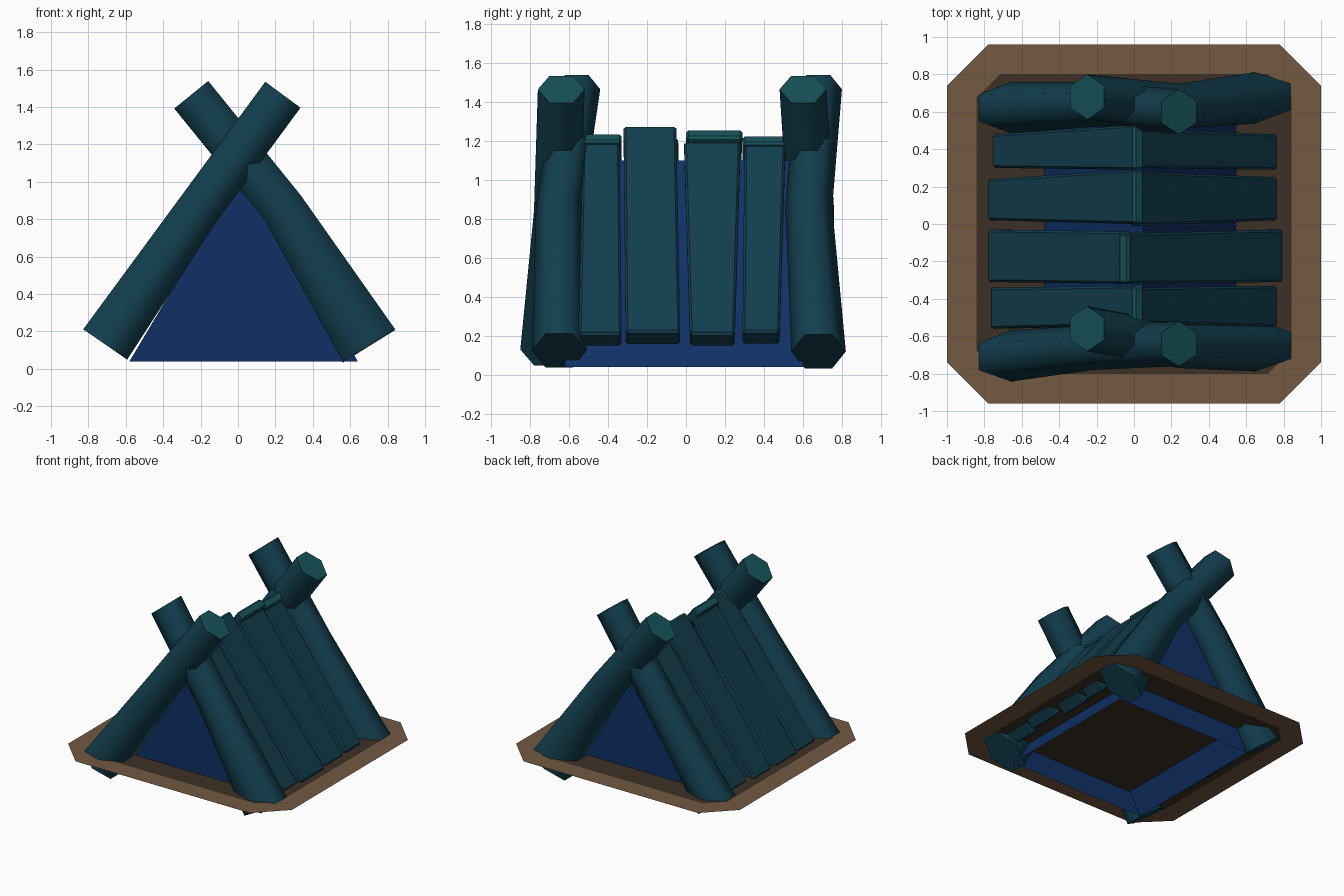
import bpy, bmesh
from math import cos, sin, pi
from mathutils import Vector

if "Cube" in bpy.data.objects:
    bpy.data.objects.remove(bpy.data.objects["Cube"])


def material(name, rgb):
    m = bpy.data.materials.new(name)
    m.diffuse_color = (*rgb, 1)
    m.use_nodes = True
    m.node_tree.nodes["Principled BSDF"].inputs["Base Color"].default_value = m.diffuse_color
    return m


BARK = material("dark_teal_wood", (0.006, 0.048, 0.075))
CUT = material("cut_wood", (0.008, 0.085, 0.10))
BLUE = material("blue_cloth", (0.005, 0.03, 0.13))
EARTH = [material("earth_light", (0.28, 0.17, 0.09)),
         material("earth_mid", (0.17, 0.10, 0.055)),
         material("earth_dark", (0.045, 0.03, 0.018))]


def finish(bm, name, mats):
    bmesh.ops.recalc_face_normals(bm, faces=bm.faces)
    me = bpy.data.meshes.new(name)
    bm.to_mesh(me)
    bm.free()
    for m in mats:
        me.materials.append(m)
    ob = bpy.data.objects.new(name, me)
    bpy.context.collection.objects.link(ob)
    return ob


def log(name, pts, radii):
    """Six-sided bent log; radii are (along y, across the log) per point."""
    bm = bmesh.new()
    pts = [Vector(p) for p in pts]
    rings = []
    for i, (p, (ry, rx)) in enumerate(zip(pts, radii)):
        d = pts[min(i + 1, len(pts) - 1)] - pts[max(i - 1, 0)]
        d.y = 0
        side = d.normalized().cross(Vector((0, 1, 0)))
        rings.append([bm.verts.new(p + Vector((0, ry * cos(k * pi / 3), 0))
                                   + side * rx * sin(k * pi / 3)) for k in range(6)])
    for a, b in zip(rings, rings[1:]):
        for k in range(6):
            f = bm.faces.new((a[k], a[(k + 1) % 6], b[(k + 1) % 6], b[k]))
            f.smooth = True
    caps = [bm.faces.new(rings[0]), bm.faces.new(rings[-1])]
    caps[1].material_index = 1
    # growth rings on the sawn ends
    for t in (0.025, 0.035):
        bmesh.ops.inset_individual(bm, faces=caps, thickness=t)
    return finish(bm, name, [BARK, CUT])


def plank(name, top, bottom, ytop, ybot, side):
    """Leaning board given by its outer line in x-z and its y range at each end."""
    bm = bmesh.new()
    a, b = Vector((top[0], 0, top[1])), Vector((bottom[0], 0, bottom[1]))
    d = (b - a).normalized()
    inward = Vector((d.z * side, 0, -abs(d.x)))
    rings = []
    for p, ys, t in ((a, ytop, 0.07), (b, ybot, 0.11)):
        rings.append([bm.verts.new(p + inward * s * t + Vector((0, y, 0)))
                      for s, y in ((0, ys[0]), (0, ys[1]), (1, ys[1]), (1, ys[0]))])
    for k in range(4):
        j = (k + 1) % 4
        bm.faces.new((rings[0][k], rings[0][j], rings[1][j], rings[1][k]))
    bm.faces.new(rings[0]).material_index = 1
    bm.faces.new(rings[1])
    ob = finish(bm, name, [BARK, CUT])
    bev = ob.modifiers.new("worn_edges", 'BEVEL')
    bev.width = 0.012
    bev.segments = 1
    return ob


# Crossed corner logs
thin = [(0.12, 0.135), (0.12, 0.135)]
left_r, right_r = [(0.14, 0.165)] + thin, [(0.14, 0.19)] + thin
log("front_log_left", [(-.71, -.71, .13), (-.22, -.66, .84), (.24, -.64, 1.465)], left_r)
log("front_log_right", [(.70, -.65, .125), (.24, -.65, .86), (-.25, -.56, 1.465)], right_r)
log("back_log_left", [(-.71, .62, .13), (-.22, .64, .84), (.24, .60, 1.465)], left_r)
log("back_log_right", [(.70, .68, .12), (.24, .63, .86), (-.25, .68, 1.465)], right_r)

# Roof planks: top point, bottom point, y range at top, y range at bottom
right = [((.03, 1.20), (.77, .21), (-.53, -.34), (-.55, -.33)),
         ((-.03, 1.28), (.80, .22), (-.32, -.05), (-.31, -.03)),
         ((.03, 1.20), (.77, .21), (-.01, .28), (.02, .25)),
         ((.03, 1.19), (.77, .22), (.30, .51), (.29, .48))]
left = [((.00, 1.24), (-.77, .21), (-.54, -.33), (-.56, -.34)),
        ((-.07, 1.22), (-.785, .21), (-.32, -.04), (-.31, -.03)),
        ((.00, 1.26), (-.785, .21), (.00, .29), (.02, .24)),
        ((.00, 1.23), (-.76, .21), (.29, .53), (.30, .48))]
for side, word, rows in ((1, "right", right), (-1, "left", left)):
    for i, (t, b, yt, yb) in enumerate(rows):
        plank(f"{word}_plank_{i + 1}", t, b, yt, yb, side)

# Inner tent, open underneath
bm = bmesh.new()
ends = [[bm.verts.new((x, y, z)) for x, z in ((-.58, .04), (.05, 1.10), (.64, .04))]
        for y in (-.62, .60)]
for e in ends:
    bm.faces.new(e)
for k in (0, 1):
    bm.faces.new((ends[0][k], ends[0][k + 1], ends[1][k + 1], ends[1][k]))
finish(bm, "inner_tent", [BLUE])

# Flat earth patch with darker middle
bm = bmesh.new()
corners = [(.78, -.96), (1, -.74), (1, .74), (.78, .96),
           (-.78, .96), (-1, .74), (-1, -.74), (-.78, -.96)]
patch = bm.faces.new([bm.verts.new((x, y, .21)) for x, y in corners])
for i, t in enumerate((.13, .17)):
    bmesh.ops.inset_individual(bm, faces=[patch], thickness=t)
    patch.material_index = i + 1
ob = finish(bm, "earth_patch", EARTH)
if ob.data.polygons[0].normal.z < 0:
    ob.data.flip_normals()
